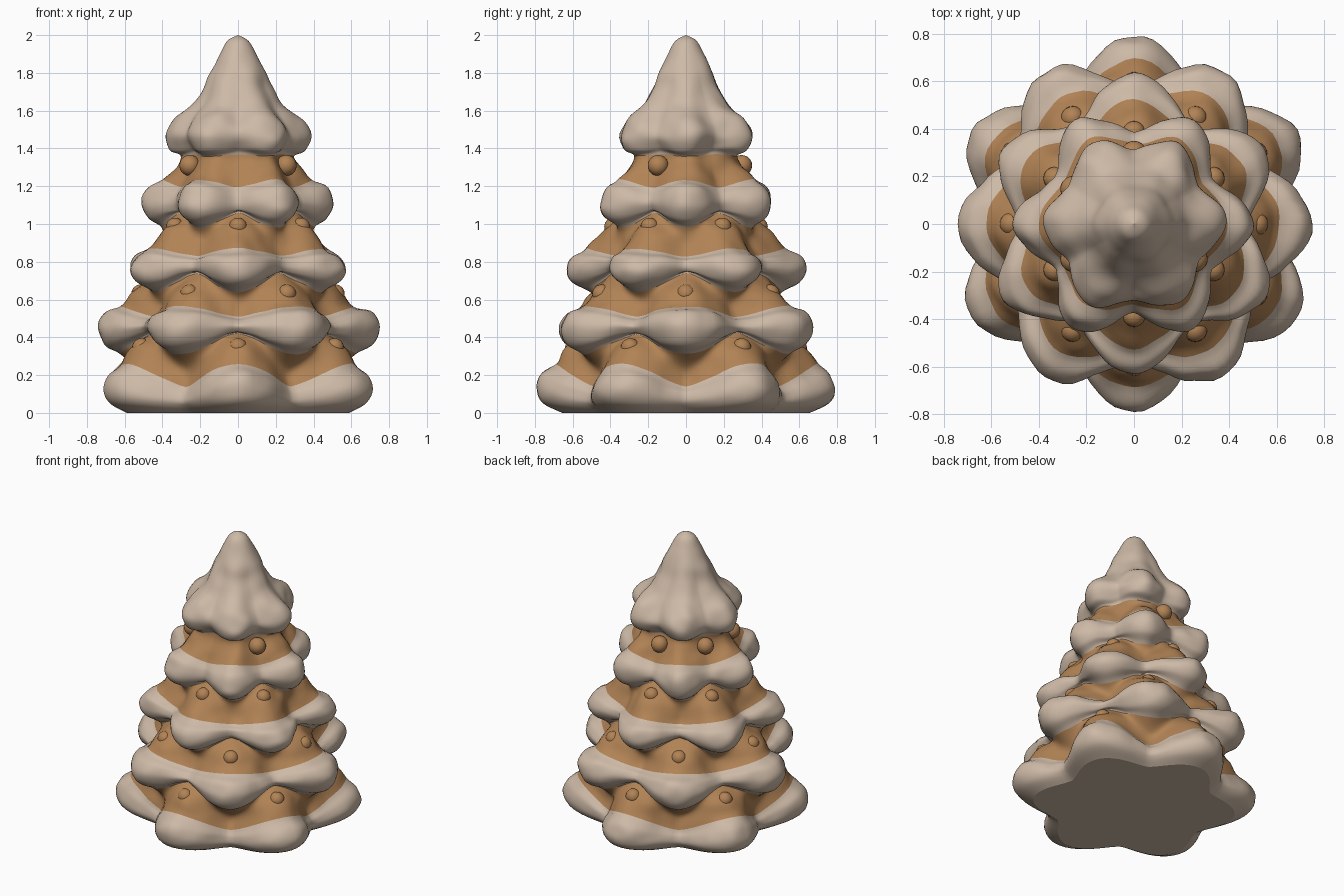
import bpy, bmesh, math
from mathutils import Vector, noise

if "Cube" in bpy.data.objects:
    bpy.data.objects.remove(bpy.data.objects["Cube"])

def material(name, rgb):
    m = bpy.data.materials.new(name)
    m.diffuse_color = (*rgb, 1)
    m.use_nodes = True
    m.node_tree.nodes["Principled BSDF"].inputs["Base Color"].default_value = m.diffuse_color
    return m

CREAM = material("cream_icing", (0.615, 0.49, 0.385))
BROWN = material("brown_branches", (0.44, 0.225, 0.09))
SEG, SUB = 120, 5

# Each band: name, material, lobe angle, rings of (lobe r, lobe z, notch r, notch z)
BANDS = [
    ("icing_tier_1", CREAM, 30, [(.655, 0, .52, 0), (.755, .05, .565, .03), (.79, .12, .59, .06),
                                 (.765, .20, .585, .10)]),
    ("branches_1", BROWN, 30, [(.69, .26, .56, .14), (.635, .345, .54, .23)]),
    ("icing_tier_2", CREAM, 0, [(.62, .31, .53, .42), (.71, .36, .555, .43), (.745, .45, .575, .46),
                                (.71, .53, .55, .49)]),
    ("branches_2", BROWN, 0, [(.62, .565, .51, .51), (.55, .64, .475, .58)]),
    ("icing_tier_3", CREAM, 30, [(.51, .64, .44, .74), (.60, .69, .465, .75), (.635, .76, .48, .775),
                                 (.605, .83, .47, .81)]),
    ("branches_3", BROWN, 30, [(.52, .87, .43, .83), (.44, .97, .385, .91)]),
    ("icing_tier_4", CREAM, 0, [(.40, .98, .34, 1.06), (.475, 1.03, .365, 1.075), (.505, 1.10, .38, 1.11),
                                (.475, 1.19, .37, 1.15)]),
    ("branches_4", BROWN, 0, [(.40, 1.235, .34, 1.195), (.33, 1.30, .29, 1.28)]),
    ("icing_top", CREAM, 0, [(.30, 1.36, .265, 1.37), (.36, 1.39, .29, 1.41), (.385, 1.47, .315, 1.47),
                             (.335, 1.56, .275, 1.55), (.24, 1.63, .215, 1.63), (.185, 1.72, .17, 1.72),
                             (.145, 1.81, .14, 1.81), (.095, 1.90, .095, 1.90), (.055, 1.97, .055, 1.97),
                             (0, 2, 0, 2)]),
]

def lobed(ring, phase, a):
    lr, lz, nr, nz = ring
    c = abs(math.cos(3 * (a - math.radians(phase))))
    w = 0.25 * c + 0.75 * c * c
    return Vector((nr + (lr - nr) * w, nz + (lz - nz) * w))

def spline(p0, p1, p2, p3, t):
    return 0.5 * (2 * p1 + (p2 - p0) * t + (2 * p0 - 5 * p1 + 4 * p2 - p3) * t * t
                  + (3 * p1 - p0 - 3 * p2 + p3) * t ** 3)

# Smooth scalloped surface, sampled for every angle along the whole height
rings = [(r, ph) for _, _, ph, rs in BANDS for r in rs]
columns = []
for k in range(SEG):
    a = math.tau * k / SEG
    pts = [lobed(r, ph, a) for r, ph in rings]
    n = len(pts)
    col = []
    for i in range(n - 1):
        for s in range(SUB):
            q = spline(pts[max(i - 1, 0)], pts[i], pts[i + 1], pts[min(i + 2, n - 1)], s / SUB)
            p = Vector((q.x * math.cos(a), q.x * math.sin(a), q.y))
            # soft hand-modelled lumps
            lump = 0.016 * noise.noise(p * 9) * min(1, q.x * 3) * min(1, q.y * 8)
            p += lump * Vector((math.cos(a), math.sin(a), 0.5))
            p.z = max(p.z, 0)
            col.append(p)
    col.append(Vector((0.0005 * math.cos(a), 0.0005 * math.sin(a), 2)))
    columns.append(col)

def build_band(name, mat, first, last, base):
    bm = bmesh.new()
    grid = [[bm.verts.new(c[j]) for c in columns] for j in range(first, last + 1)]
    for lo, hi in zip(grid, grid[1:]):
        for k in range(SEG):
            m = (k + 1) % SEG
            bm.faces.new((lo[k], lo[m], hi[m], hi[k])).smooth = True
    if base:
        bm.faces.new(list(reversed(grid[0])))
    mesh = bpy.data.meshes.new(name)
    bm.to_mesh(mesh)
    bm.free()
    mesh.materials.append(mat)
    bpy.context.collection.objects.link(bpy.data.objects.new(name, mesh))

start = 0
for name, mat, _, rs in BANDS:
    end = min(start + len(rs) * SUB, len(columns[0]) - 1)
    build_band(name, mat, start, end, start == 0)
    start = end

# Small round baubles half sunk under the icing: level, angles, radius from axis, height, size
for level, angles, r, z, size in [(1, range(30, 390, 60), .59, .345, .05),
                                  (2, range(0, 360, 60), .515, .63, .05),
                                  (3, range(30, 390, 60), .385, .985, .048),
                                  (4, (90, 150, 210, 330), .295, 1.31, .055)]:
    for i, deg in enumerate(angles):
        a = math.radians(deg)
        bpy.ops.mesh.primitive_uv_sphere_add(segments=20, ring_count=12, radius=size,
                                             location=(r * math.cos(a), r * math.sin(a), z))
        ob = bpy.context.object
        ob.name = f"bauble_{level}_{i + 1}"
        ob.data.materials.append(BROWN)
        bpy.ops.object.shade_smooth()
